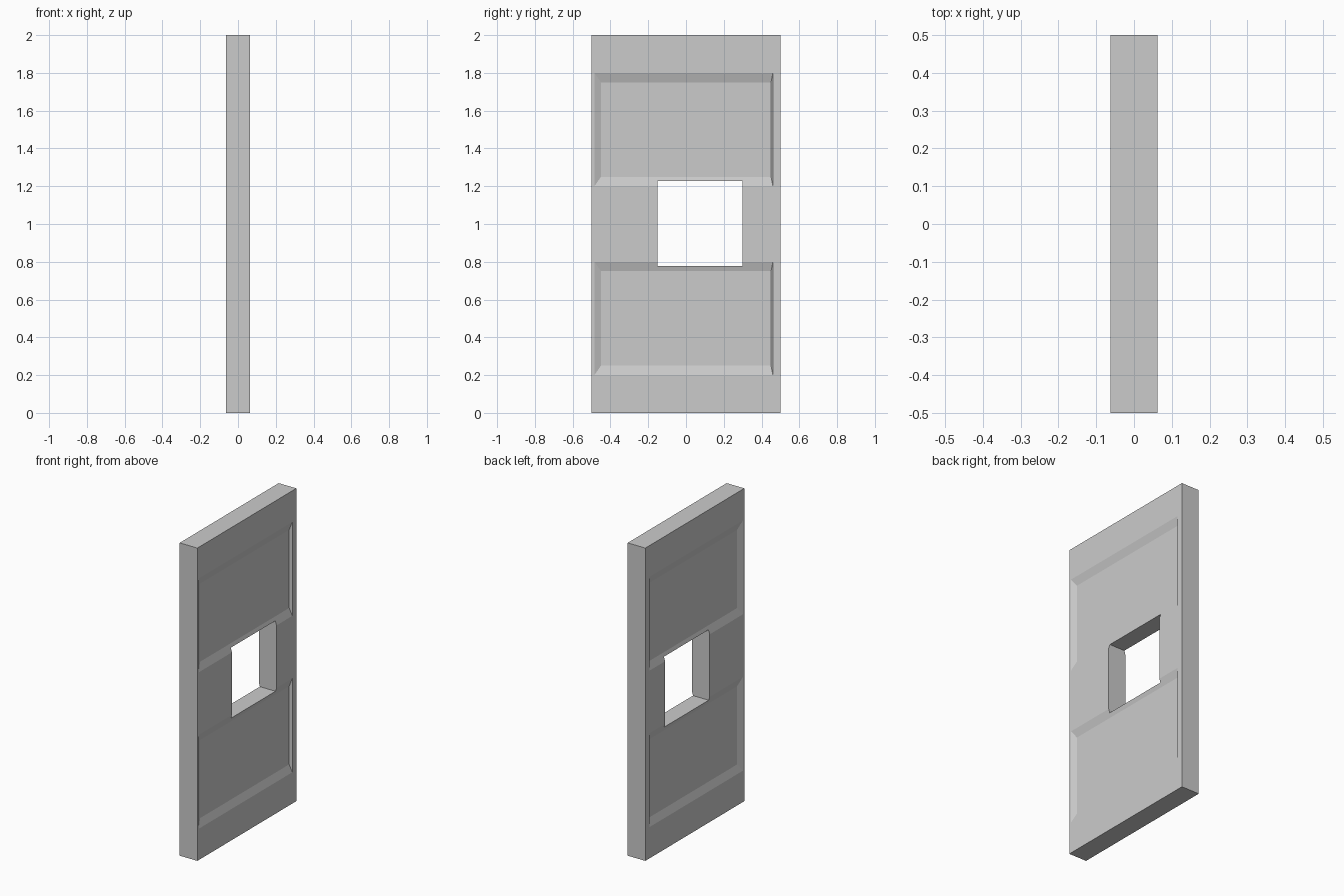
import bpy, bmesh

if "Cube" in bpy.data.objects:
    bpy.data.objects.remove(bpy.data.objects["Cube"])

T = 0.0625      # half thickness
DEPTH = 0.0156  # panel recess depth


def make_object(name, bm):
    bmesh.ops.recalc_face_normals(bm, faces=bm.faces)
    mesh = bpy.data.meshes.new(name)
    bm.to_mesh(mesh)
    bm.free()
    ob = bpy.data.objects.new(name, mesh)
    bpy.context.collection.objects.link(ob)
    return ob


def loft(bm, sections):
    """Stack rectangles (x, y0, y1, z0, z1) into a closed solid."""
    rings = [[bm.verts.new((x, y, z)) for y, z in
              ((y0, z0), (y1, z0), (y1, z1), (y0, z1))]
             for x, y0, y1, z0, z1 in sections]
    for a, b in zip(rings, rings[1:]):
        for i in range(4):
            j = (i + 1) % 4
            bm.faces.new((a[i], a[j], b[j], b[i]))
    bm.faces.new(rings[0])
    bm.faces.new(rings[-1])


# Door slab
bm = bmesh.new()
loft(bm, [(-T, -0.5, 0.5, 0, 2), (T, -0.5, 0.5, 0, 2)])
door = make_object("door_slab", bm)

# Bevelled panel recesses, two on each face
bm = bmesh.new()
for side in (-1, 1):
    for z in (0.2, 1.2):
        loft(bm, [(side * (T - DEPTH), -0.45, 0.45, z + 0.05, z + 0.55),
                  (side * T, -0.485, 0.46, z, z + 0.6),
                  (side * (T + 0.05), -0.485, 0.46, z, z + 0.6)])
panels = make_object("panel_cutter", bm)

# Window opening
bm = bmesh.new()
loft(bm, [(-0.2, -0.15, 0.3, 0.777, 1.227), (0.2, -0.15, 0.3, 0.777, 1.227)])
window = make_object("window_cutter", bm)

# Cut the slab
bpy.context.view_layer.objects.active = door
for cutter in (panels, window):
    mod = door.modifiers.new(cutter.name, 'BOOLEAN')
    mod.operation = 'DIFFERENCE'
    mod.solver = 'EXACT'
    mod.object = cutter
    bpy.ops.object.modifier_apply(modifier=mod.name)
    bpy.data.objects.remove(cutter)
